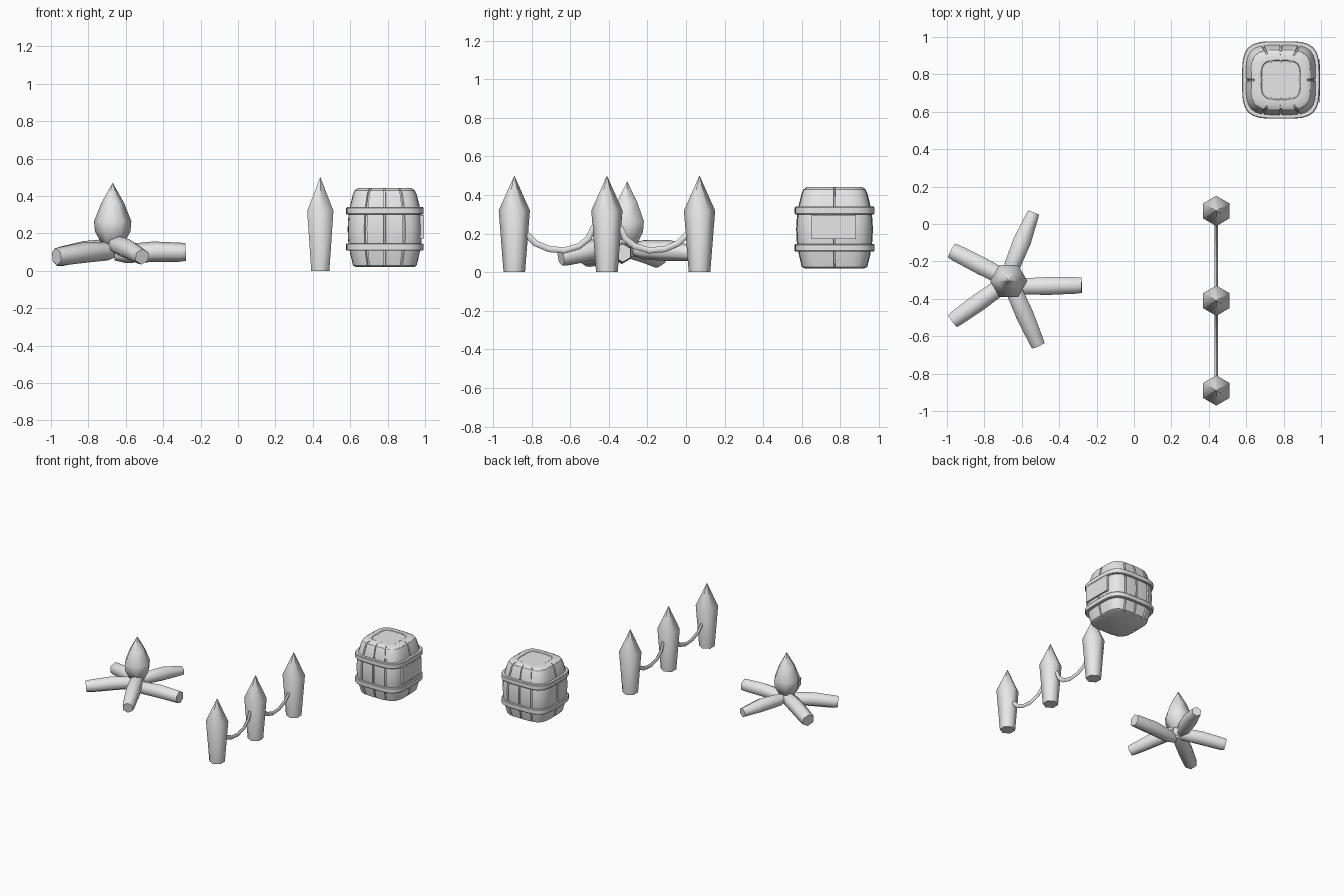
import bpy, bmesh, math
from mathutils import Vector

cube = bpy.data.objects.get("Cube")
if cube:
    bpy.data.objects.remove(cube, do_unlink=True)

grey = bpy.data.materials.new("plain_grey")
grey.use_nodes = True
grey.diffuse_color = (0.8, 0.8, 0.8, 1)
grey.node_tree.nodes["Principled BSDF"].inputs["Base Color"].default_value = (0.8, 0.8, 0.8, 1)


def finish(name, bm, angle):
    """Smooth the faces, keep edges above the angle sharp, and link the object."""
    bmesh.ops.remove_doubles(bm, verts=bm.verts, dist=0.0002)
    bmesh.ops.recalc_face_normals(bm, faces=bm.faces)
    for f in bm.faces:
        f.smooth = True
    for e in bm.edges:
        e.smooth = e.calc_face_angle(0) < math.radians(angle)
    mesh = bpy.data.meshes.new(name)
    bm.to_mesh(mesh)
    bm.free()
    mesh.materials.append(grey)
    obj = bpy.data.objects.new(name, mesh)
    bpy.context.collection.objects.link(obj)
    return obj


def loft(name, rings, angle=62, closed=False):
    """Skin a list of point rings; cap both ends unless closed on itself."""
    bm = bmesh.new()
    rows = [[bm.verts.new(p) for p in ring] for ring in rings]
    n = len(rows[0])
    pairs = list(zip(rows, rows[1:]))
    if closed:
        pairs.append((rows[-1], rows[0]))
    else:
        bm.faces.new(rows[0])
        bm.faces.new(rows[-1])
    for a, b in pairs:
        for i in range(n):
            j = (i + 1) % n
            bm.faces.new((a[i], a[j], b[j], b[i]))
    return finish(name, bm, angle)


def hexagon(centre, r, turn=0.0):
    x, y, z = centre
    return [(x + r * math.cos(turn + i * math.pi / 3),
             y + r * math.sin(turn + i * math.pi / 3), z) for i in range(6)]


def turned(name, x, y, profile, turn):
    return loft(name, [hexagon((x, y, z), r, turn) for r, z in profile])


def tube(name, path, radii, squash=1.0, sides=6):
    """Sweep a section along a path; squash flattens it sideways."""
    path = [Vector(p) for p in path]
    rings = []
    for i, p in enumerate(path):
        d = (path[min(i + 1, len(path) - 1)] - path[max(i - 1, 0)]).normalized()
        side = d.cross(Vector((0, 0, 1))).normalized()
        up = side.cross(d)
        ring = []
        for k in range(sides):
            a = math.tau * k / sides
            ring.append(p + radii[i] * (side * squash * math.sin(a) + up * math.cos(a)))
        rings.append(ring)
    return loft(name, rings)


# Fence posts
POST_X, MID_Y, GAP = 0.44, -0.41, 0.48
for i, label in enumerate(("front", "middle", "back")):
    turned(label + "_post", POST_X, MID_Y + (i - 1) * GAP,
           [(0.056, 0), (0.081, 0.32), (0.0005, 0.5)], math.pi / 2)

# Sagging ropes, mirrored about the middle post
SAG = [(0.03, 0.27), (0.07, 0.23), (0.095, 0.175), (0.145, 0.135), (0.22, 0.113),
       (0.3, 0.12), (0.37, 0.15), (0.41, 0.19), (0.44, 0.21)]
for label, s in (("front", -1), ("back", 1)):
    tube(label + "_rope", [(POST_X, MID_Y + s * y, z) for y, z in SAG],
         [0.016] * len(SAG), squash=0.6)

# Campfire flame
turned("flame", -0.67, -0.305,
       [(0.02, 0.12), (0.065, 0.155), (0.095, 0.21), (0.1, 0.265),
        (0.062, 0.36), (0.0005, 0.47)], 0)

# Campfire logs: inner end, outer end, outer radius
LOGS = {
    "right_log": ((-0.66, -0.335, 0.09), (-0.28, -0.328, 0.1), 0.047),
    "back_log": ((-0.67, -0.27, 0.12), (-0.537, 0.06, 0.095), 0.036),
    "left_back_log": ((-0.63, -0.32, 0.13), (-0.973, -0.143, 0.072), 0.048),
    "left_front_log": ((-0.65, -0.29, 0.11), (-0.97, -0.518, 0.075), 0.046),
    "front_log": ((-0.675, -0.28, 0.15), (-0.513, -0.648, 0.075), 0.042),
}
for name, (a, b, r) in LOGS.items():
    a, b = Vector(a), Vector(b)
    path = [a.lerp(b, t) for t in (0, 0.15, 0.55, 0.92, 1)]
    path[2].z += 0.006
    tube(name, path, [0.035, 0.05, 0.055, r + 0.004, r])

# Barrel
BX, BY = 0.785, 0.77
CORNER = math.radians(62)
GROOVES = [s * a % math.tau for s in (1, -1)
           for a in (CORNER, math.pi / 2, math.pi - CORNER)] + [0, math.pi]


def squircle(h, z, angles):
    """Rounded square ring; each angle carries its own inward offset."""
    ring = []
    for a, inset in angles:
        c, s = math.cos(a), math.sin(a)
        r = (h - inset) / (c ** 4 + s ** 4) ** 0.25
        ring.append((BX + r * c, BY + r * s, z))
    return ring


plain = [(math.tau * i / 48, 0) for i in range(48)]
staves = [(a, 0) for a, _ in plain
          if all(abs((a - g + math.pi) % math.tau - math.pi) > 0.06 for g in GROOVES)]
for g in GROOVES:
    staves += [((g + d) % math.tau, inset)
               for d, inset in ((-0.03, 0), (-0.022, 0.009), (0.022, 0.009), (0.03, 0))]
staves.sort()

BODY = [(0.155, 0.02), (0.17, 0.028), (0.185, 0.09), (0.196, 0.16), (0.199, 0.225),
        (0.195, 0.29), (0.185, 0.35), (0.17, 0.41), (0.16, 0.43), (0.145, 0.438)]
loft("barrel_staves", [squircle(h, z, staves) for h, z in BODY], 35)

# Rim on top, open around a sunken lid
RIM = [(0.166, 0.41), (0.158, 0.432), (0.142, 0.442), (0.106, 0.442), (0.1, 0.436), (0.1, 0.41)]
loft("barrel_rim", [squircle(h, z, staves) for h, z in RIM], 35, closed=True)
loft("barrel_lid", [squircle(0.102, z, plain) for z in (0.42, 0.4395)], 35)

# Hoops
for name, low, high in (("lower_hoop", 0.107, 0.147), ("upper_hoop", 0.3, 0.34)):
    section = [(0.18, low), (0.203, low), (0.207, low + 0.005),
               (0.207, high - 0.005), (0.203, high), (0.18, high)]
    loft(name, [squircle(h, z, plain) for h, z in section], 35, closed=True)

# Raised plate on the barrel's side
bm = bmesh.new()
bmesh.ops.create_cube(bm, size=1)
for v in bm.verts:
    v.co = (BX + 0.197 + v.co.x * 0.024, BY - 0.005 + v.co.y * 0.23, 0.235 + v.co.z * 0.125)
finish("barrel_plate", bm, 30)
